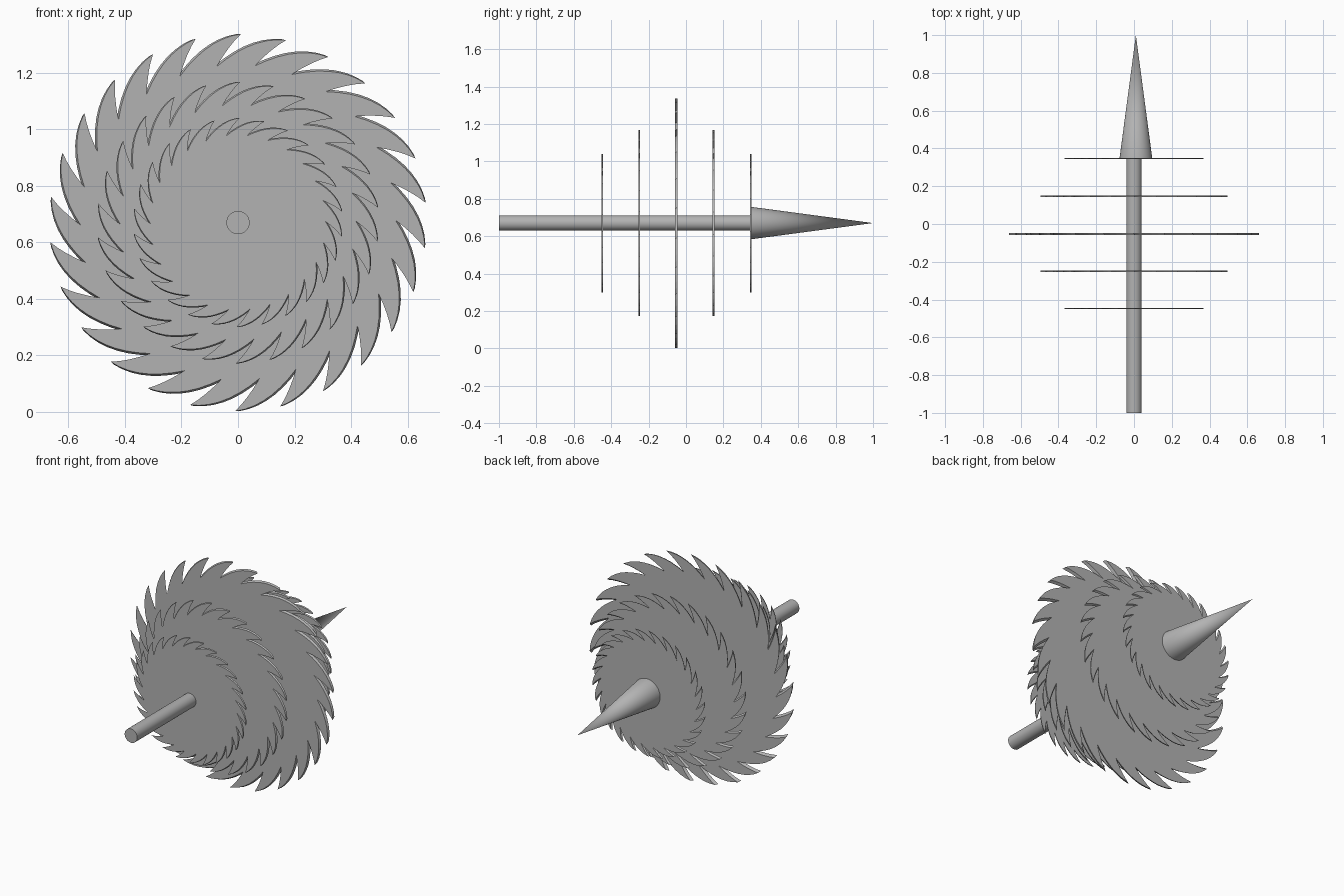
import bpy, bmesh
from math import sin, cos, radians, pi
from mathutils import Matrix, Vector

cube = bpy.data.objects.get("Cube")
if cube:
    bpy.data.objects.remove(cube, do_unlink=True)

steel = bpy.data.materials.new("grey_steel")
steel.use_nodes = True
grey = (0.45, 0.45, 0.45, 1)
steel.diffuse_color = grey
steel.node_tree.nodes["Principled BSDF"].inputs["Base Color"].default_value = grey

AXIS_Z = 0.67
TEETH = 26
STEP = 2 * pi / TEETH


def finish(bm, name):
    bmesh.ops.recalc_face_normals(bm, faces=bm.faces)
    mesh = bpy.data.meshes.new(name)
    bm.to_mesh(mesh)
    bm.free()
    mesh.materials.append(steel)
    obj = bpy.data.objects.new(name, mesh)
    bpy.context.collection.objects.link(obj)
    return obj


def polar(r, a):
    return Vector((r * sin(a), r * cos(a)))


def arc(start, end, bulge, steps):
    """Points from start up to (not including) end, bowed away from the centre."""
    out = []
    side = (start + end).normalized()
    for i in range(steps):
        t = i / steps
        out.append(start.lerp(end, t) + side * bulge * 4 * t * (1 - t))
    return out


def saw_outline(radius):
    points = []
    for k in range(TEETH):
        tip_angle = k * STEP + radians(0.9)
        tip = polar(radius, tip_angle)
        valley = polar(radius * 0.835, tip_angle - radians(8.7))
        next_tip = polar(radius, tip_angle + STEP)
        points += arc(tip, valley, radius * 0.012, 4)
        points += arc(valley, next_tip, radius * 0.045, 7)
    return points


# Saw blade: toothed outline, with the back face turned slightly against the front
def saw_blade(name, y, radius):
    half = radius * 0.0095
    bm = bmesh.new()
    loops = []
    for dy, twist in ((-half, 0), (half, radians(1.3))):
        c, s = cos(twist), sin(twist)
        loops.append([bm.verts.new((p.x * c - p.y * s, y + dy, AXIS_Z + p.x * s + p.y * c))
                      for p in saw_outline(radius)])
    front, back = loops
    bm.faces.new(front)
    bm.faces.new(back[::-1])
    n = len(front)
    for i in range(n):
        j = (i + 1) % n
        bm.faces.new((front[i], back[i], back[j], front[j]))
    finish(bm, name)


# Round part running along y
def round_part(name, x, y0, y1, r0, r1):
    bm = bmesh.new()
    bmesh.ops.create_cone(bm, cap_ends=True, segments=48, radius1=r0, radius2=r1,
                          depth=y1 - y0)
    bm.transform(Matrix.Translation((x, (y0 + y1) / 2, AXIS_Z)) @ Matrix.Rotation(-pi / 2, 4, 'X'))
    obj = finish(bm, name)
    bpy.ops.object.select_all(action='DESELECT')
    obj.select_set(True)
    bpy.context.view_layer.objects.active = obj
    bpy.ops.object.shade_smooth_by_angle(angle=radians(35))


for name, y, radius in (("front_small_blade", -0.447, 0.37),
                        ("front_medium_blade", -0.25, 0.498),
                        ("large_blade", -0.053, 0.667),
                        ("rear_medium_blade", 0.147, 0.498),
                        ("rear_small_blade", 0.347, 0.37)):
    saw_blade(name, y, radius)

round_part("shaft", 0, -1.0, 0.35, 0.041, 0.041)
round_part("spike", 0.01, 0.345, 1.0, 0.087, 0)
